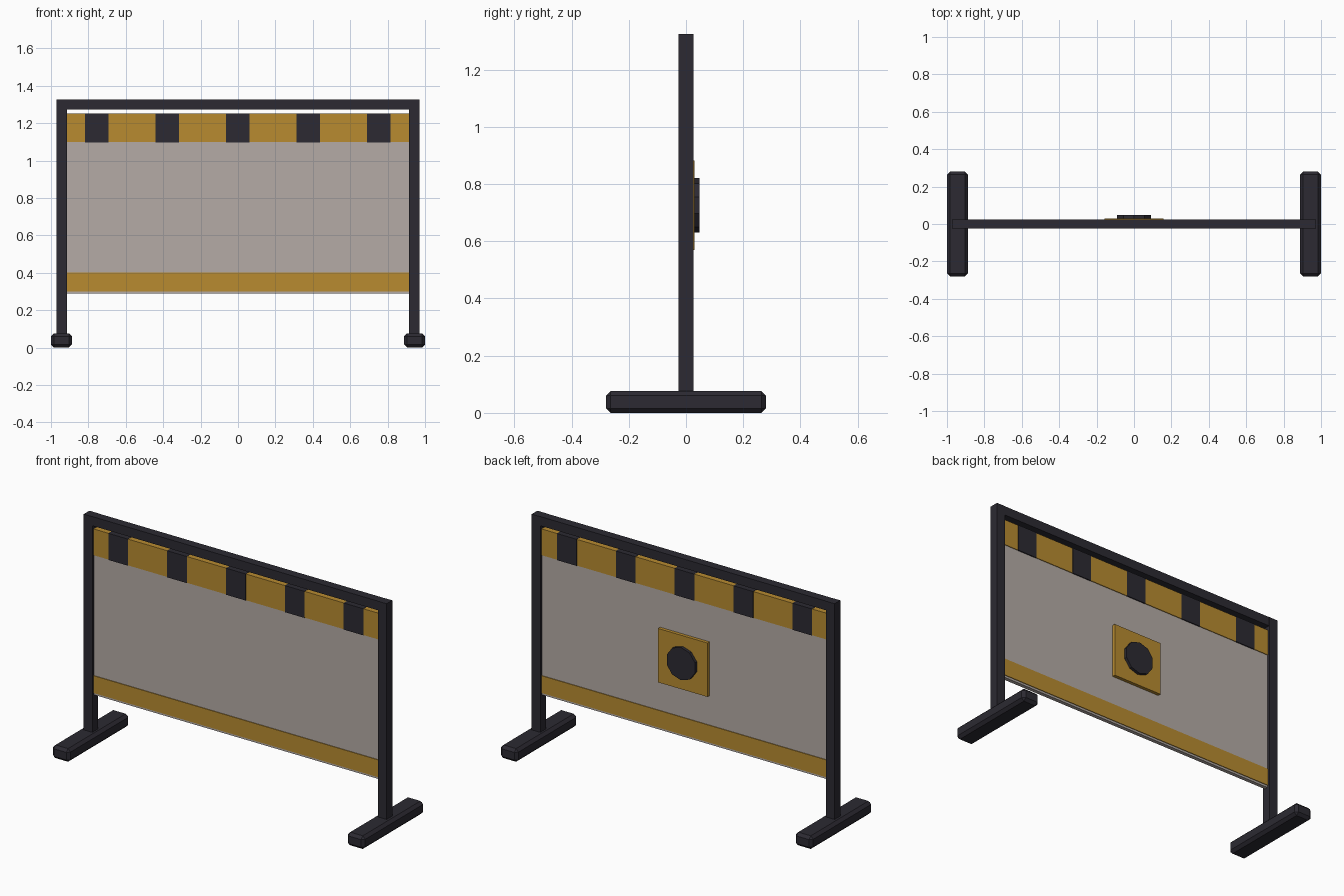
import bpy, math

if "Cube" in bpy.data.objects:
    bpy.data.objects.remove(bpy.data.objects["Cube"])


def material(name, rgb):
    m = bpy.data.materials.new(name)
    m.diffuse_color = (*rgb, 1)
    m.use_nodes = True
    m.node_tree.nodes["Principled BSDF"].inputs["Base Color"].default_value = m.diffuse_color
    return m


DARK = material("dark_metal", (0.025, 0.023, 0.032))
YELLOW = material("yellow", (0.48, 0.26, 0.03))
PALE = material("pale_panel", (0.46, 0.41, 0.38))


def box(name, x, y, z, mat, bevel=0):
    """Box from (min, max) ranges on each axis."""
    spans = (x, y, z)
    bpy.ops.mesh.primitive_cube_add(size=1, location=[(a + b) / 2 for a, b in spans])
    o = bpy.context.object
    o.name = name
    o.scale = [b - a for a, b in spans]
    bpy.ops.object.transform_apply(location=False, rotation=False, scale=True)
    o.data.materials.append(mat)
    if bevel:
        m = o.modifiers.new("Bevel", 'BEVEL')
        m.width = bevel
        m.segments = 1
    return o


# Frame: posts, feet and top rail
for side, s in (("left", -1), ("right", 1)):
    box(side + "_post", sorted((s * 0.915, s * 0.97)), (-0.026, 0.026), (0.07, 1.325), DARK)
    box(side + "_foot", sorted((s * 0.888, s * 1.0)), (-0.28, 0.28), (0, 0.076), DARK, 0.016)
box("top_rail", (-0.92, 0.92), (-0.025, 0.025), (1.272, 1.325), DARK)

# Panel with warning bands wrapping both faces
W = (-0.916, 0.916)
box("panel", W, (-0.011, 0.011), (0.288, 1.248), PALE)
box("upper_band", W, (-0.015, 0.015), (1.098, 1.25), YELLOW)
box("lower_band", W, (-0.015, 0.015), (0.30, 0.40), YELLOW)
for i in range(5):
    cx = (i - 2) * 0.377 - 0.002
    box(f"dark_stripe_{i + 1}", (cx - 0.063, cx + 0.063), (-0.017, 0.017), (1.097, 1.251), DARK)

# Sign on the back: square plate and ten-sided disc
box("sign_plate", (-0.158, 0.158), (0.01, 0.03), (0.57, 0.882), YELLOW)
bpy.ops.mesh.primitive_cylinder_add(vertices=10, radius=0.095, depth=0.022,
                                    location=(0, 0.036, 0.726),
                                    rotation=(math.pi / 2, 0, 0))
disc = bpy.context.object
disc.name = "sign_disc"
disc.data.materials.append(DARK)
